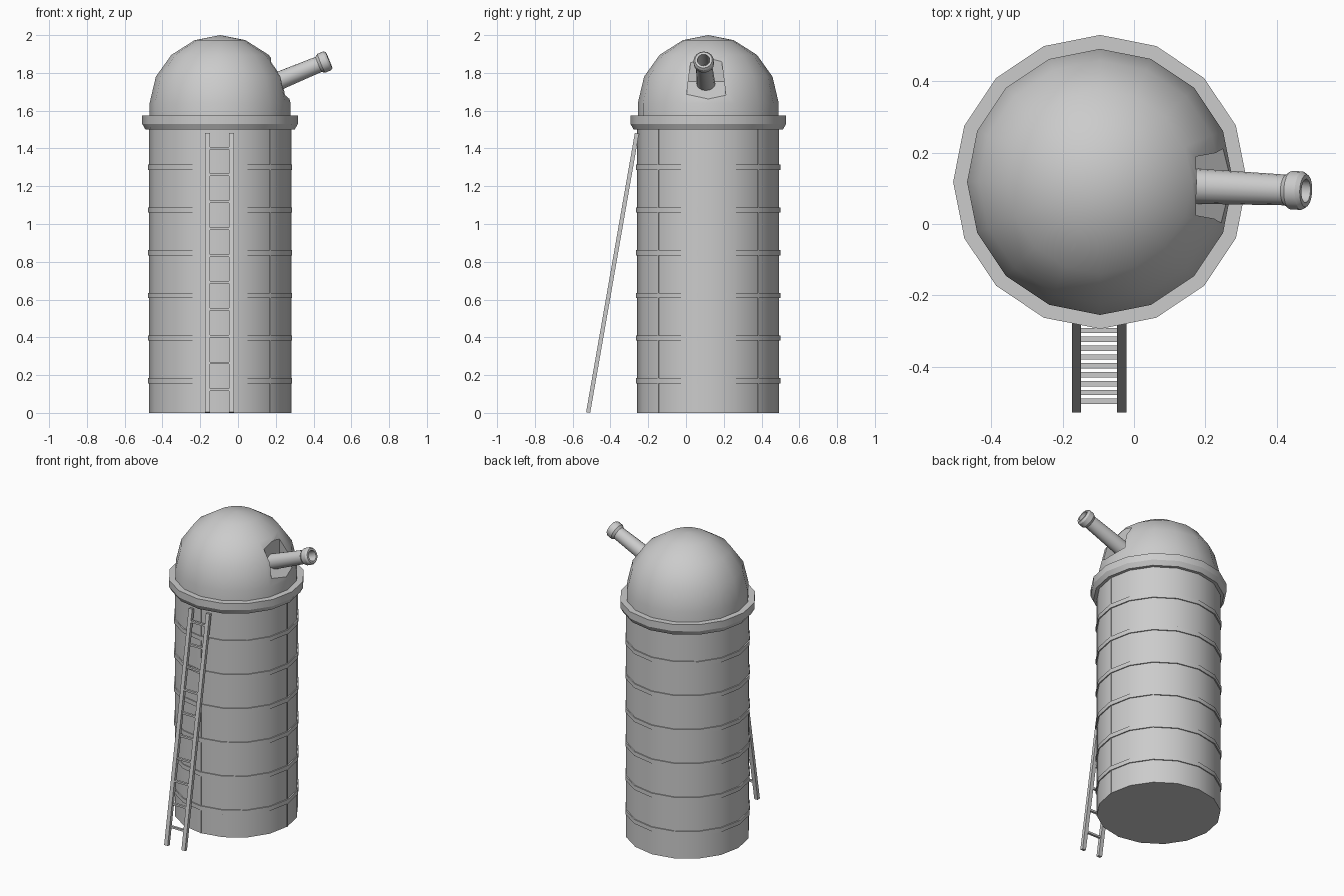
import bpy, bmesh, math
from mathutils import Vector, Matrix

if "Cube" in bpy.data.objects:
    bpy.data.objects.remove(bpy.data.objects["Cube"])

CENTRE = Vector((-0.095, 0.118, 0))
SIDES = 16

steel = bpy.data.materials.new("grey_steel")
steel.use_nodes = True
GREY = (0.6, 0.6, 0.6, 1)
steel.diffuse_color = GREY
steel.node_tree.nodes["Principled BSDF"].inputs["Base Color"].default_value = GREY


def finish(bm, name, smooth=None):
    bmesh.ops.recalc_face_normals(bm, faces=bm.faces)
    mesh = bpy.data.meshes.new(name)
    bm.to_mesh(mesh)
    bm.free()
    obj = bpy.data.objects.new(name, mesh)
    bpy.context.collection.objects.link(obj)
    mesh.materials.append(steel)
    if smooth:
        smooth_object(obj, smooth)
    return obj


def smooth_object(obj, angle):
    bpy.ops.object.select_all(action='DESELECT')
    obj.select_set(True)
    bpy.context.view_layer.objects.active = obj
    bpy.ops.object.shade_smooth_by_angle(angle=math.radians(angle))


def lathe(name, profile, matrix, sides=SIDES, closed=False, smooth=40):
    """Revolve (radius, height) points about z; open profiles get end caps."""
    bm = bmesh.new()
    rings = []
    for r, z in profile:
        if r == 0:
            rings.append([bm.verts.new((0, 0, z))] * sides)
        else:
            rings.append([bm.verts.new((r * math.cos(math.tau * i / sides),
                                        r * math.sin(math.tau * i / sides), z))
                          for i in range(sides)])
    pairs = list(zip(rings, rings[1:]))
    if closed:
        pairs.append((rings[-1], rings[0]))
    for a, b in pairs:
        for i in range(sides):
            j = (i + 1) % sides
            bm.faces.new(list(dict.fromkeys((a[i], a[j], b[j], b[i]))))
    if not closed:
        for ring in (rings[0], rings[-1]):
            if ring[0] is not ring[1]:
                bm.faces.new(ring)
    bmesh.ops.transform(bm, matrix=matrix, verts=bm.verts)
    return finish(bm, name, smooth)


def box(name, size, matrix):
    bm = bmesh.new()
    bmesh.ops.create_cube(bm, size=1)
    bmesh.ops.transform(bm, matrix=matrix @ Matrix.Diagonal((*size, 1)), verts=bm.verts)
    return finish(bm, name)


upright = Matrix.Translation(CENTRE)

# Tower wall, hoops and collar
lathe("tower_wall", [(0.375, 0), (0.375, 1.51)], upright)
for n in range(6):
    z = 0.17 + 0.226 * n
    lathe("hoop", [(0.37, z - 0.014), (0.382, z - 0.014),
                   (0.382, z + 0.014), (0.37, z + 0.014)], upright, closed=True)
lathe("collar", [(0.36, 1.5), (0.395, 1.5), (0.412, 1.53), (0.412, 1.575),
                 (0.36, 1.575)], upright, closed=True, smooth=25)

# Wall seams
for a in (-90, -45, 0, 45):
    box("wall_seam", (0.006, 0.008, 1.5),
        upright @ Matrix.Rotation(math.radians(a), 4, 'Z') @ Matrix.Translation((0.374, 0, 0.75)))

# Dome
dome = lathe("dome", [(0.373, 1.52), (0.373, 1.64), (0.34, 1.78), (0.258, 1.895),
                      (0.135, 1.973), (0, 2.0)], upright)

# Wedge-shaped gun port cut into the dome
bm = bmesh.new()
port = [(0.275, 1.66, 0.107), (0.165, 1.755, 0.095), (0.175, 1.875, 0.08),
        (0.4, 1.875, 0.08), (0.4, 1.66, 0.107)]
loops = [[bm.verts.new((x, 0.107 + s * w, z)) for x, z, w in port] for s in (-1, 1)]
for loop in loops:
    bm.faces.new(loop)
for i in range(len(port)):
    bm.faces.new((loops[0][i], loops[0][i - 1], loops[1][i - 1], loops[1][i]))
cutter = finish(bm, "port_cutter")
cutter.hide_render = True
cut = dome.modifiers.new("gun_port", 'BOOLEAN')
cut.object = cutter
cut.operation = 'DIFFERENCE'
cut.solver = 'EXACT'
bpy.ops.object.select_all(action='DESELECT')
dome.select_set(True)
bpy.context.view_layer.objects.active = dome
bpy.ops.object.modifier_apply(modifier="gun_port")
bpy.data.objects.remove(cutter)
smooth_object(dome, 36)

# Barrel with flared, hollow muzzle
base, tip = Vector((0.15, 0.107, 1.73)), Vector((0.482, 0.093, 1.868))
axis = tip - base
L = axis.length
aim = Matrix.Translation(base) @ axis.to_track_quat('Z', 'Y').to_matrix().to_4x4()
lathe("barrel", [(0, 0), (0.05, 0), (0.043, L - 0.06), (0.054, L - 0.045), (0.054, L - 0.012),
                 (0.046, L), (0.033, L), (0.033, L - 0.15), (0, L - 0.15)], aim, smooth=30)

# Leaning ladder
foot, top = Vector((-0.0975, -0.518, 0.002)), Vector((-0.0975, -0.26, 1.48))
lean = top - foot
tilt = Matrix.Rotation(-math.atan2(lean.y, lean.z), 4, 'X')
for side in (-1, 1):
    mid = (foot + top) / 2 + Vector((side * 0.0635, 0, 0))
    box("ladder_rail", (0.026, 0.022, lean.length), Matrix.Translation(mid) @ tilt)
for n in range(10):
    pos = foot + lean * ((0.12 + 0.1422 * n) / lean.z)
    box("ladder_rung", (0.11, 0.015, 0.013), Matrix.Translation(pos))
